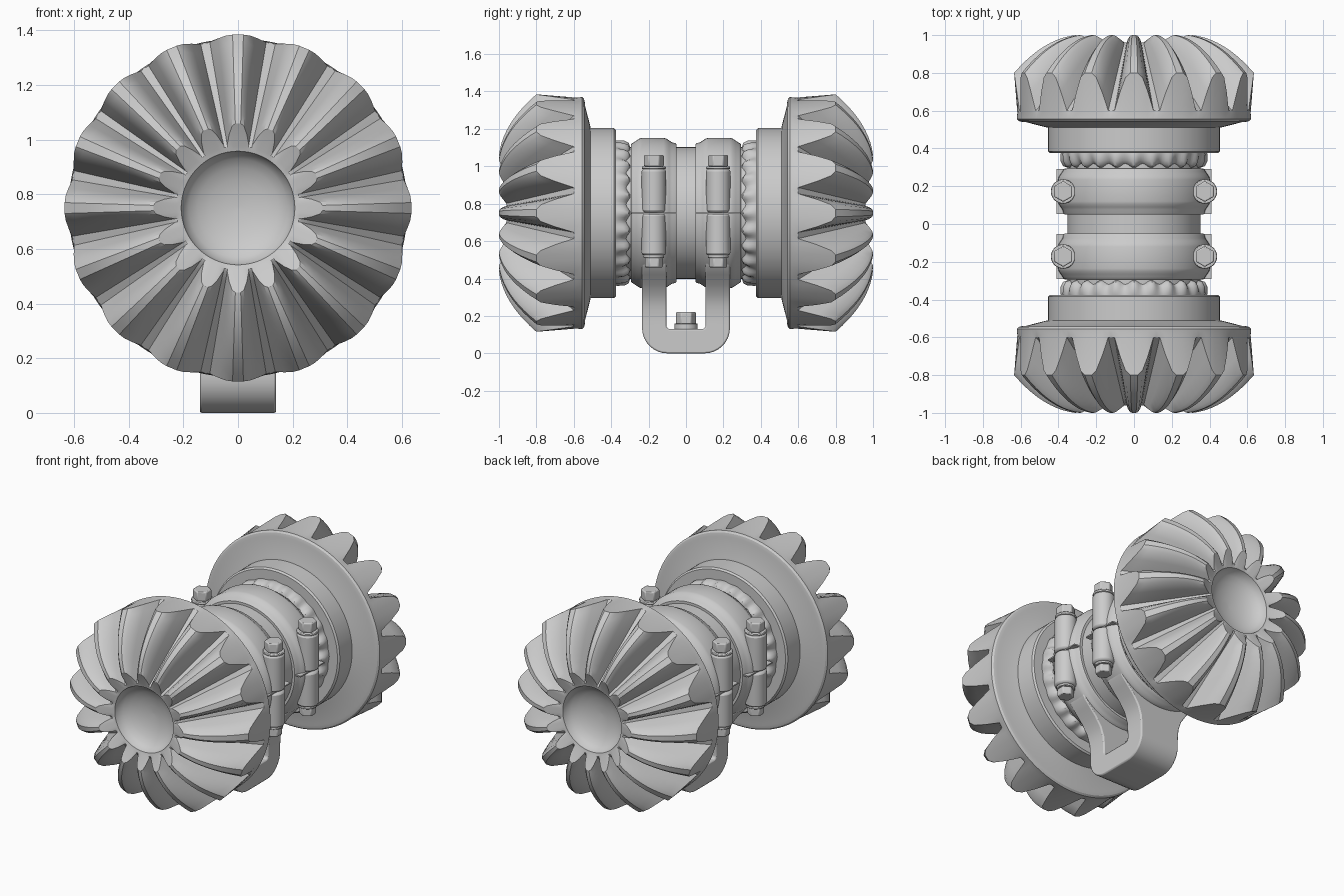
import bpy, bmesh
from math import sin, cos, pi, tau
from mathutils import Matrix

if "Cube" in bpy.data.objects:
    bpy.data.objects.remove(bpy.data.objects["Cube"])

ZC = 0.75  # height of the shaft axis


def finish(name, bm, z=0.0, mirror=(False, False), angle=30, bevel=0):
    bmesh.ops.recalc_face_normals(bm, faces=bm.faces)
    me = bpy.data.meshes.new(name)
    bm.to_mesh(me)
    bm.free()
    ob = bpy.data.objects.new(name, me)
    ob.location.z = z
    bpy.context.collection.objects.link(ob)
    bpy.ops.object.select_all(action='DESELECT')
    ob.select_set(True)
    bpy.context.view_layer.objects.active = ob
    bpy.ops.object.shade_smooth_by_angle(angle=angle * pi / 180)
    if bevel:
        b = ob.modifiers.new("Bevel", 'BEVEL')
        b.width, b.segments = bevel, 2
        b.limit_method = 'ANGLE'
    if any(mirror):
        m = ob.modifiers.new("Mirror", 'MIRROR')
        m.use_axis = (mirror[0], mirror[1], False)
        m.use_mirror_merge = False
    return ob


def skin(bm, rings, closed=False):
    """Bridge equal-length rings of points with quads; cap the two ends."""
    vs = [[bm.verts.new(p) for p in r] for r in rings]
    for a, b in zip(vs, vs[1:]):
        for i in range(len(a)):
            j = (i + 1) % len(a)
            bm.faces.new((a[i], a[j], b[j], b[i]))
    bm.faces.new(vs[0])
    bm.faces.new(vs[-1][::-1])


def circle(r, y, angles):
    return [(r * sin(a), y, r * cos(a)) for a in angles]


def lathe(name, prof, n=96, mirror=True):
    bm = bmesh.new()
    ang = [tau * i / n for i in range(n)]
    skin(bm, [circle(r, y, ang) for y, r in prof])
    return finish(name, bm, ZC, (False, mirror))


def cylinders(name, parts, mirror=(True, True), bevel=0.006):
    """parts: (x, y, z0, z1, radius, sides)"""
    bm = bmesh.new()
    for x, y, z0, z1, r, n in parts:
        bmesh.ops.create_cone(bm, cap_ends=True, segments=n, radius1=r, radius2=r, depth=z1 - z0,
                              matrix=Matrix.Translation((x, y, (z0 + z1) / 2)))
    return finish(name, bm, 0, mirror, bevel=bevel)


# Bevel gears: hub, back cone, 16 teeth, rim and dished centre
TEETH = 16
U = (-.5, -.43, -.3, -.18, -.08, .08, .18, .3, .43)
H = (0, 0, .5, .88, 1, 1, .88, .5, 0)
ang = [(k + u) * tau / TEETH for k in range(TEETH) for u in U]
hts = [h for k in range(TEETH) for h in H]
rings = [circle(r, y, ang) for y, r in
         ((.375, .30), (.375, .445), (.385, .455), (.51, .455), (.513, .47), (.54, .575),
          (.54, .59), (.545, .61), (.555, .62), (.59, .618))]
N = 10
for i in range(N + 1):
    t = 1 - i / N
    root_r, root_y = .235 + .38 * t, .957 - .357 * t
    a, b, c = (1 - t) ** 2, 2 * t * (1 - t), t * t
    tip_r, tip_y = a * .31 + b * .48 + c * .635, a * 1.0 + b * .98 + c * .80
    ring = []
    for f, h in zip(ang, hts):
        r, y = root_r + (tip_r - root_r) * h, root_y + (tip_y - root_y) * h
        ring.append((r * sin(f), y, r * cos(f)))
    rings.append(ring)
rings += [circle(r, y, ang) for y, r in ((.96, .226), (.955, .208))]
rings += [circle(.208 * cos(k * pi / 12), .955 - .10 * sin(k * pi / 12), ang) for k in range(1, 6)]
rings.append(circle(.005, .855, ang))
bm = bmesh.new()
skin(bm, rings)
finish("bevel_gears", bm, ZC, (False, True))

# Shaft
lathe("shaft", [(-.5, .352), (.5, .352)], mirror=False)

# Wavy collars between hub and clamp
n, waves = 192, 24
rings = []
for y, r, dr, dy in ((.39, .38, 0, 0), (.37, .385, .004, 0), (.335, .378, .010, .004),
                     (.315, .366, .010, .008), (.305, .345, .004, .008)):
    rings.append([((r + dr * cos(waves * a)) * sin(a), y - dy * cos(waves * a),
                   (r + dr * cos(waves * a)) * cos(a)) for a in (tau * i / n for i in range(n))])
bm = bmesh.new()
skin(bm, rings)
finish("wavy_collars", bm, ZC, (False, True), 40)

# Clamp rings
lathe("clamp_rings", [(.05, .34), (.05, .368), (.058, .374), (.075, .378), (.09, .388), (.105, .398),
                      (.12, .402), (.235, .402), (.25, .398), (.265, .388), (.28, .378),
                      (.29, .372), (.295, .365), (.295, .34)])

# Clamp split lines
bm = bmesh.new()
bmesh.ops.create_cube(bm, size=1, matrix=Matrix.Translation((.36, .172, ZC)) @
                      Matrix.Diagonal((.10, .24, .008, 1)))
finish("clamp_split_lines", bm, 0, (True, True))

# Clamp bosses, bolts and nuts
BX, BY = .375, .172
cylinders("clamp_bosses", [(BX, BY, .525, .746, .065, 32), (BX, BY, .754, .985, .065, 32)], bevel=.012)
cylinders("clamp_bolt_shanks", [(BX, BY, .50, 1.03, .03, 16)], bevel=0)
cylinders("clamp_washers", [(BX, BY, .985, 1.0, .064, 32), (BX, BY, .51, .525, .055, 32)], bevel=.004)
cylinders("clamp_bolt_heads", [(BX, BY, 1.0, 1.06, .055, 6), (BX, BY, .46, .51, .05, 6)])

# U-shaped bracket: swept rectangle that flares where it meets the clamps
half = []  # (outer y, outer z, inner y, inner z, half width in x)
for z, w in ((.56, .31), (.50, .305), (.46, .285), (.42, .25), (.37, .205), (.31, .165), (.25, .145), (.18, .14)):
    half.append((.235, z, .105, z, w))
for k in range(9):
    a = k * pi / 16
    half.append((.10 + .135 * cos(a), .135 - .135 * sin(a), .085 + .02 * cos(a), .15 - .02 * sin(a), .14))
half.append((.04, 0, .04, .13, .14))
path = half + [(-p[0], p[1], -p[2], p[3], p[4]) for p in reversed(half)]
bm = bmesh.new()
skin(bm, [[(-w, oy, oz), (w, oy, oz), (w, iy, iz), (-w, iy, iz)] for oy, oz, iy, iz, w in path])
finish("mount_bracket", bm, bevel=.008)

# Mounting bolt in the bracket base
cylinders("mount_washer", [(0, 0, .128, .16, .062, 32)], (False, False), .004)
cylinders("mount_bolt", [(0, 0, .155, .22, .055, 6)], (False, False))
